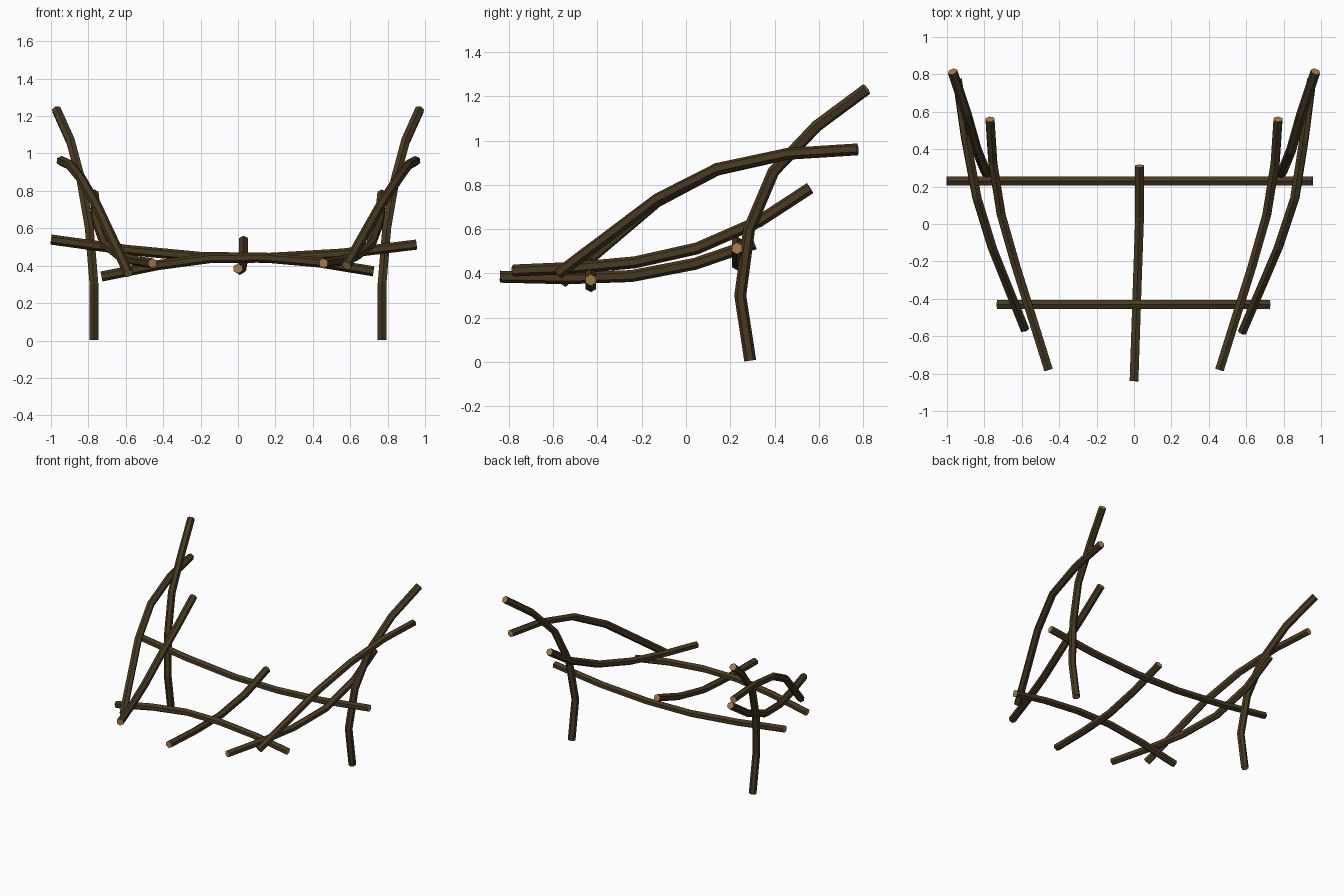
import bpy, bmesh, math
from mathutils import Vector

if "Cube" in bpy.data.objects:
    bpy.data.objects.remove(bpy.data.objects["Cube"])


def material(name, color):
    m = bpy.data.materials.new(name)
    m.diffuse_color = color
    m.use_nodes = True
    m.node_tree.nodes["Principled BSDF"].inputs["Base Color"].default_value = m.diffuse_color
    return m


bark = material("bark", (0.065, 0.042, 0.015, 1))
cut_wood = material("cut_wood", (0.38, 0.2, 0.07, 1))


def branch(name, points, radius=0.027, sides=6):
    """Sweep a hexagon along bent points, capped with cut wood."""
    pts = [Vector(p) for p in points]
    bm = bmesh.new()
    rings = []
    last = len(pts) - 1
    ref = Vector((0, 0, 1))
    first_dir = (pts[1] - pts[0]).normalized()
    if abs(first_dir.z) > 0.8:
        ref = Vector((0, 1, 0))
    for i, p in enumerate(pts):
        a = (p - pts[max(i - 1, 0)]).normalized()
        b = (pts[min(i + 1, last)] - p).normalized()
        t = (a + b).normalized()
        u = (ref - t * ref.dot(t)).normalized()
        v = t.cross(u)
        ref = u
        ring = []
        for k in range(sides):
            ang = 2 * math.pi * k / sides
            ring.append(bm.verts.new(p + radius * (math.cos(ang) * u + math.sin(ang) * v)))
        rings.append(ring)
    for r, s in zip(rings, rings[1:]):
        for k in range(sides):
            n = (k + 1) % sides
            bm.faces.new((r[k], r[n], s[n], s[k]))
    for cap in (rings[0][::-1], rings[-1]):
        bm.faces.new(cap).material_index = 1
    bmesh.ops.recalc_face_normals(bm, faces=bm.faces)
    me = bpy.data.meshes.new(name)
    bm.to_mesh(me)
    bm.free()
    me.materials.append(bark)
    me.materials.append(cut_wood)
    ob = bpy.data.objects.new(name, me)
    bpy.context.collection.objects.link(ob)


# Mirrored side branches (right-hand points)
back_leg = [(.77, .29, .006), (.77, .245, .30), (.795, .285, .60),
            (.84, .395, .86), (.895, .59, 1.065), (.97, .815, 1.232)]
side_rail = [(.457, -.78, .413), (.545, -.50, .425), (.63, -.23, .45),
             (.71, .05, .513), (.755, .33, .635), (.77, .56, .785)]
for label, s in (("right", 1), ("left", -1)):
    branch(label + "_back_leg", [(s * x, y, z) for x, y, z in back_leg])
    branch(label + "_side_rail", [(s * x, y, z) for x, y, z in side_rail])

# Arm branches differ slightly from side to side
branch("right_arm", [(.58, -.575, .40), (.77, -.13, .735), (.86, .14, .872),
                     (.91, .46, .94), (.95, .775, .96)])
branch("left_arm", [(-.585, -.56, .36), (-.757, -.13, .725), (-.84, .14, .868),
                    (-.90, .46, .94), (-.945, .775, .96)])

# Cross bars
branch("rear_cross_bar", [(-1.0, .23, .54), (-.6, .23, .485), (-.2, .23, .447),
                          (.17, .23, .442), (.56, .23, .465), (.955, .23, .513)])
branch("front_cross_bar", [(-.73, -.43, .342), (-.43, -.43, .403), (-.14, -.43, .442),
                           (.15, -.43, .443), (.44, -.43, .417), (.725, -.43, .37)])

# Centre seat branch
branch("centre_branch", [(0, -.84, .385), (.01, -.54, .378), (.02, -.245, .388),
                         (.03, .04, .443), (.03, .31, .535)])
